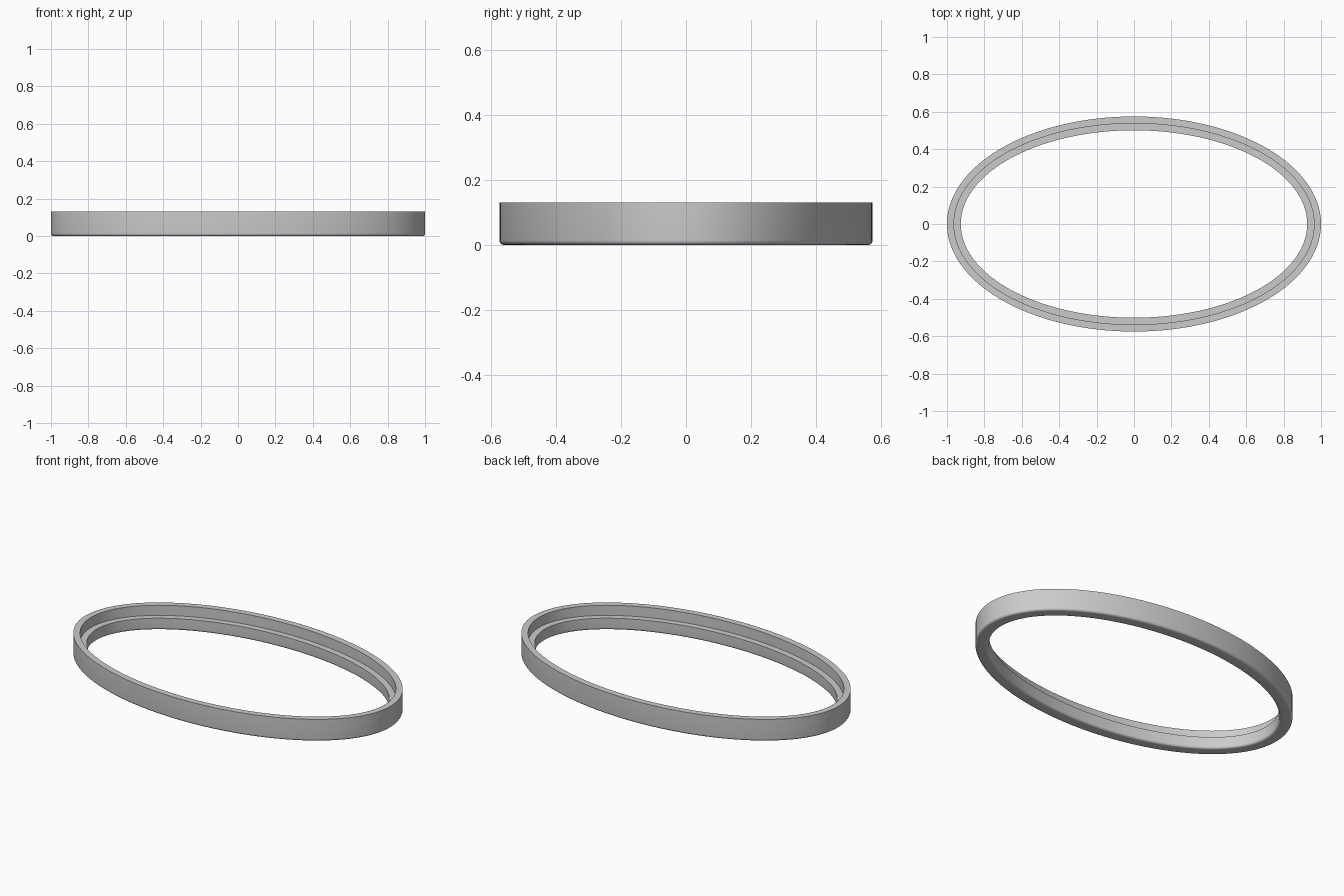
import bpy
import bmesh
from math import cos, sin, pi, radians

cube = bpy.data.objects.get("Cube")
if cube:
    bpy.data.objects.remove(cube, do_unlink=True)

# Plain grey material
grey = bpy.data.materials.new("light_grey")
grey.use_nodes = True
colour = (0.6, 0.6, 0.6, 1)
grey.diffuse_color = colour
grey.node_tree.nodes["Principled BSDF"].inputs["Base Color"].default_value = colour

# Outer half-axes, wall widths and heights
HALF_X, HALF_Y = 1.0, 0.575
WIDTH, LIP = 0.074, 0.037
HEIGHT, STEP = 0.13, 0.07
ROUND = 0.014
SEGMENTS, ROUND_STEPS = 160, 6


def fillet(centre, start):
    """Quarter circle of (inset, height) points, turning anticlockwise."""
    angles = [start + pi / 2 * i / ROUND_STEPS for i in range(ROUND_STEPS + 1)]
    return [(centre + ROUND * cos(a), ROUND + ROUND * sin(a)) for a in angles]


# Cross-section: rounded foot, inner ledge, thin upper lip
profile = fillet(ROUND, pi) + fillet(WIDTH - ROUND, 1.5 * pi)
profile += [(WIDTH, STEP), (LIP, STEP), (LIP, HEIGHT), (0, HEIGHT)]

# Sweep the cross-section around the ellipse
bm = bmesh.new()
rings = []
for i in range(SEGMENTS):
    a = 2 * pi * i / SEGMENTS
    rings.append([bm.verts.new(((HALF_X - d) * cos(a), (HALF_Y - d) * sin(a), z))
                  for d, z in profile])
for i, ring in enumerate(rings):
    after = rings[(i + 1) % SEGMENTS]
    for j in range(len(profile)):
        k = (j + 1) % len(profile)
        bm.faces.new((ring[j], ring[k], after[k], after[j]))
bmesh.ops.recalc_face_normals(bm, faces=bm.faces)

mesh = bpy.data.meshes.new("stepped_oval_ring")
bm.to_mesh(mesh)
bm.free()
mesh.materials.append(grey)
oval_ring = bpy.data.objects.new("stepped_oval_ring", mesh)
bpy.context.collection.objects.link(oval_ring)

# Smooth walls with crisp ledge and rim
bpy.ops.object.select_all(action="DESELECT")
oval_ring.select_set(True)
bpy.context.view_layer.objects.active = oval_ring
bpy.ops.object.shade_smooth_by_angle(angle=radians(30))
